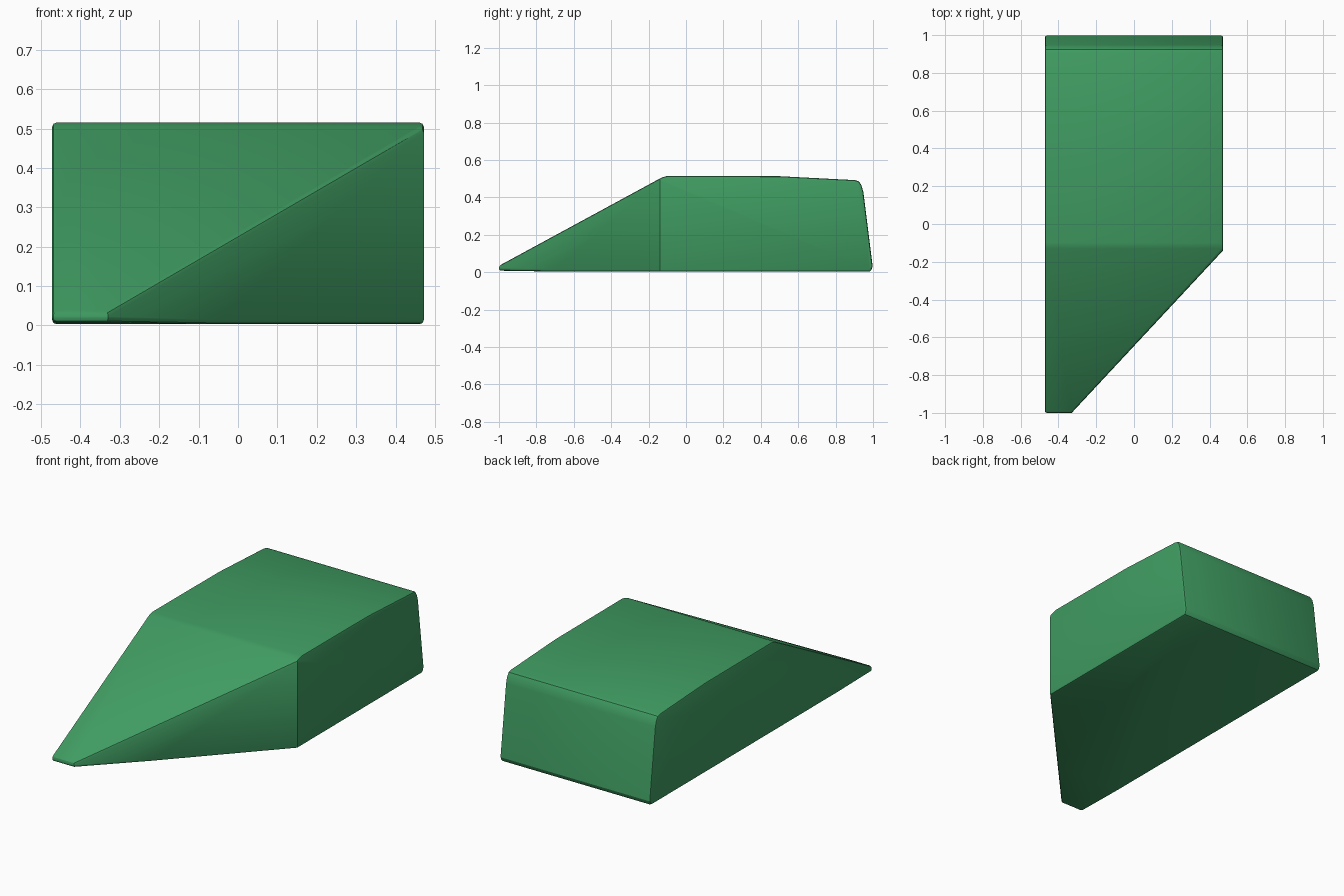
import bpy, bmesh, math
from mathutils import Vector

if "Cube" in bpy.data.objects:
    bpy.data.objects.remove(bpy.data.objects["Cube"])

HALF_W = 0.472

# Side profile (y, z): thin nose, ramp, flat roof, slightly sloping rear roof, rounded tail
profile = [(-1.0, 0.008), (-1.0, 0.034), (-0.13, 0.506), (-0.10, 0.515), (0.5, 0.513),
           (0.905, 0.492), (0.925, 0.485), (0.938, 0.465), (0.948, 0.43),
           (0.998, 0.03), (0.988, 0.003), (-0.7, 0.003)]

bm = bmesh.new()
face = bm.faces.new([bm.verts.new((-HALF_W, y, z)) for y, z in profile])
ext = bmesh.ops.extrude_face_region(bm, geom=[face])
bmesh.ops.translate(bm, vec=(2 * HALF_W, 0, 0),
                    verts=[v for v in ext["geom"] if isinstance(v, bmesh.types.BMVert)])

# Slice off the front right corner along a vertical diagonal
a, b = Vector((-0.33, -1.0, 0)), Vector((HALF_W, -0.14, 0))
d = b - a
cut = bmesh.ops.bisect_plane(bm, geom=bm.verts[:] + bm.edges[:] + bm.faces[:],
                             plane_co=a, plane_no=(d.y, -d.x, 0), clear_outer=True)
bmesh.ops.edgeloop_fill(bm, edges=[e for e in cut["geom_cut"] if isinstance(e, bmesh.types.BMEdge)])
bmesh.ops.recalc_face_normals(bm, faces=bm.faces[:])

# Soften the sharp edges
sharp = [e for e in bm.edges if e.calc_face_angle(0) > math.radians(50)]
bmesh.ops.bevel(bm, geom=sharp, offset=0.011, offset_type='OFFSET', segments=2,
                profile=0.5, affect='EDGES', clamp_overlap=True)

mesh = bpy.data.meshes.new("wedge_block")
bm.to_mesh(mesh)
bm.free()
block = bpy.data.objects.new("wedge_block", mesh)
bpy.context.collection.objects.link(block)

# Green finish
mat = bpy.data.materials.new("green")
mat.diffuse_color = (0.05, 0.33, 0.12, 1)
mat.use_nodes = True
mat.node_tree.nodes["Principled BSDF"].inputs["Base Color"].default_value = mat.diffuse_color
mesh.materials.append(mat)

bpy.context.view_layer.objects.active = block
block.select_set(True)
bpy.ops.object.shade_smooth_by_angle(angle=math.radians(25))
